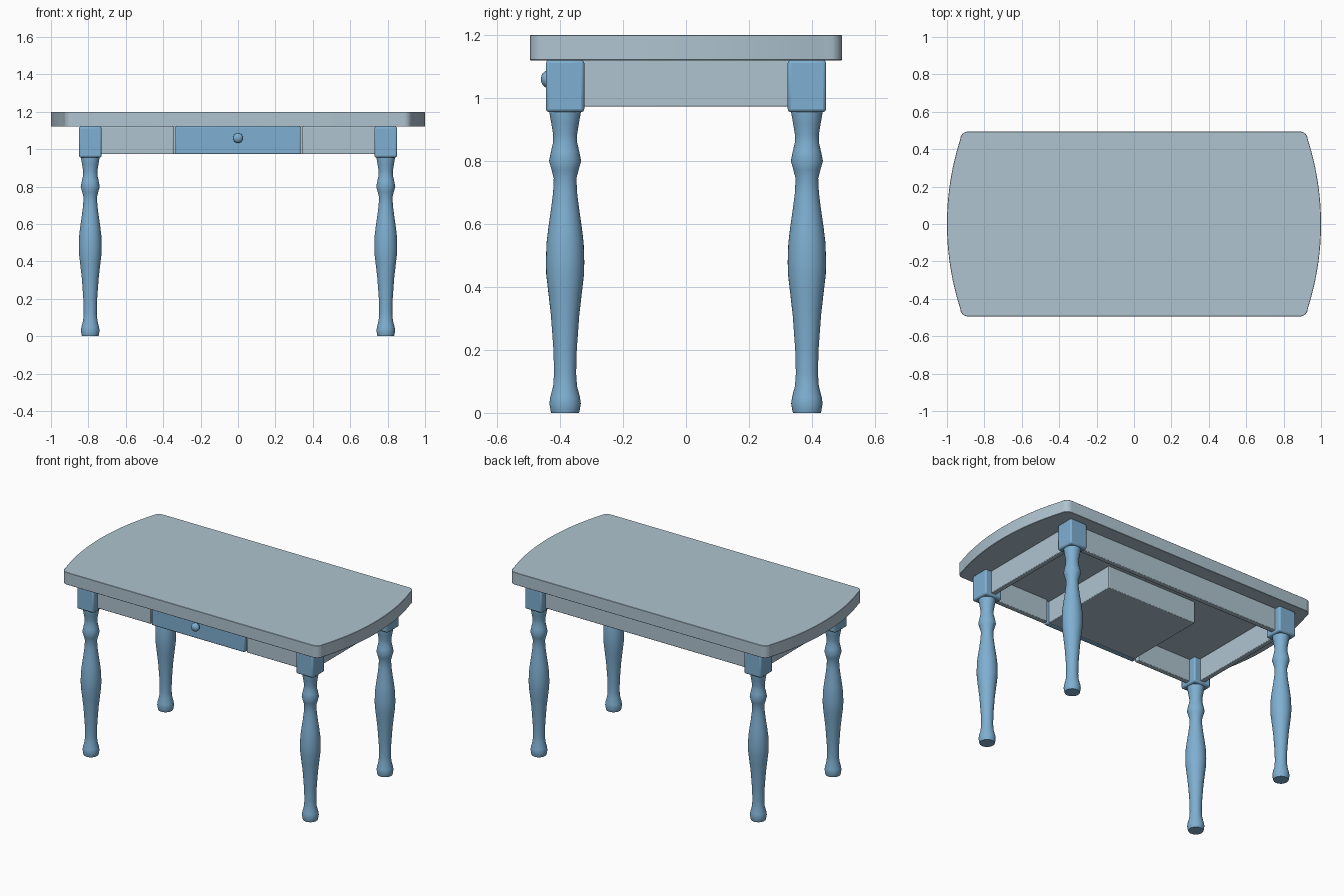
import bpy, bmesh, math

if "Cube" in bpy.data.objects:
    bpy.data.objects.remove(bpy.data.objects["Cube"])


def material(name, rgb):
    m = bpy.data.materials.new(name)
    m.diffuse_color = (*rgb, 1)
    m.use_nodes = True
    m.node_tree.nodes["Principled BSDF"].inputs["Base Color"].default_value = m.diffuse_color
    return m


GREY = material("pale grey blue", (0.43, 0.55, 0.63))
BLUE = material("soft blue", (0.21, 0.43, 0.64))


def finish(name, bm, mat, bevel=0, segments=2):
    bmesh.ops.recalc_face_normals(bm, faces=bm.faces)
    me = bpy.data.meshes.new(name)
    bm.to_mesh(me)
    bm.free()
    me.materials.append(mat)
    ob = bpy.data.objects.new(name, me)
    bpy.context.collection.objects.link(ob)
    if bevel:
        mod = ob.modifiers.new("bevel", 'BEVEL')
        mod.width, mod.segments = bevel, segments
    bpy.ops.object.select_all(action='DESELECT')
    bpy.context.view_layer.objects.active = ob
    ob.select_set(True)
    bpy.ops.object.shade_smooth_by_angle(angle=math.radians(35))
    return ob


def box(name, lo, hi, mat, bevel=0.004):
    bm = bmesh.new()
    bmesh.ops.create_cube(bm, size=1)
    for v in bm.verts:
        v.co = [(a + b) / 2 + c * (b - a) for a, b, c in zip(lo, hi, v.co)]
    return finish(name, bm, mat, bevel)


def lathe(bm, profile, steps=32):
    rings = [[bm.verts.new((r * math.cos(2 * math.pi * i / steps),
                            r * math.sin(2 * math.pi * i / steps), z))
              for i in range(steps)] for r, z in profile]
    for a, b in zip(rings, rings[1:]):
        for i in range(steps):
            j = (i + 1) % steps
            bm.faces.new((a[i], a[j], b[j], b[i]))
    bm.faces.new(rings[0][::-1])
    bm.faces.new(rings[-1])


# Table top: bowed ends, rounded corners
R, HALF_Y, CORNER = 1.48, 0.495, 0.045
quarter = []
for i in range(13):
    y = 0.45 * i / 12
    quarter.append((1 - R + math.sqrt(R * R - y * y), y))
cx, cy = quarter[-1][0] - CORNER, HALF_Y - CORNER
for i in range(1, 9):
    a = math.radians(10 + 80 * i / 8)
    quarter.append((cx + CORNER * math.cos(a), cy + CORNER * math.sin(a)))
half = quarter + [(-x, y) for x, y in reversed(quarter)]
outline = half + [(x, -y) for x, y in reversed(half[1:-1])]
bm = bmesh.new()
face = bm.faces.new([bm.verts.new((x, y, 1.12)) for x, y in outline])
ext = bmesh.ops.extrude_face_region(bm, geom=[face])
bmesh.ops.translate(bm, vec=(0, 0, 0.08),
                    verts=[g for g in ext['geom'] if isinstance(g, bmesh.types.BMVert)])
finish("table_top", bm, GREY, 0.002, 1)

# Turned legs with square blocks
LEG = [(0.044, 0), (0.046, 0.006), (0.050, 0.03), (0.047, 0.05), (0.038, 0.085),
       (0.035, 0.125), (0.037, 0.2), (0.045, 0.31), (0.053, 0.38), (0.060, 0.44),
       (0.061, 0.48), (0.059, 0.54), (0.053, 0.59), (0.045, 0.645), (0.038, 0.70),
       (0.036, 0.745), (0.043, 0.772), (0.051, 0.80), (0.045, 0.83), (0.038, 0.86),
       (0.038, 0.885), (0.044, 0.92), (0.050, 0.955), (0.050, 0.965)]
for sx, nx in ((-1, "left"), (1, "right")):
    for sy, ny in ((-1, "front"), (1, "back")):
        x, y = sx * 0.79, sy * 0.384
        bm = bmesh.new()
        lathe(bm, LEG)
        ob = finish(f"{ny}_{nx}_leg", bm, BLUE)
        ob.location = (x, y, 0)
        box(f"{ny}_{nx}_leg_block", (x - 0.061, y - 0.061, 0.955),
            (x + 0.061, y + 0.061, 1.121), BLUE, 0.010)

# Aprons
for s, n in ((-1, "left"), (1, "right")):
    a, b = sorted((s * 0.775, s * 0.808))
    box(f"{n}_apron", (a, -0.35, 0.973), (b, 0.35, 1.121), GREY)
    a, b = sorted((s * 0.345, s * 0.75))
    box(f"front_{n}_apron", (a, -0.403, 0.973), (b, -0.37, 1.121), GREY)
box("back_apron", (-0.75, 0.37, 0.973), (0.75, 0.403, 1.121), GREY)

# Drawer: box, front panel and knob
box("drawer_box", (-0.325, -0.39, 0.976), (0.325, 0.16, 1.121), GREY)
box("drawer_front", (-0.335, -0.412, 0.973), (0.335, -0.38, 1.121), BLUE, 0.006)
bm = bmesh.new()
lathe(bm, [(0.012, 0), (0.011, 0.012), (0.019, 0.016), (0.025, 0.023), (0.027, 0.032),
           (0.025, 0.040), (0.019, 0.047), (0.011, 0.051), (0.003, 0.0525)], 24)
knob = finish("drawer_knob", bm, BLUE)
knob.rotation_euler = (math.pi / 2, 0, 0)
knob.location = (0, -0.408, 1.06)
